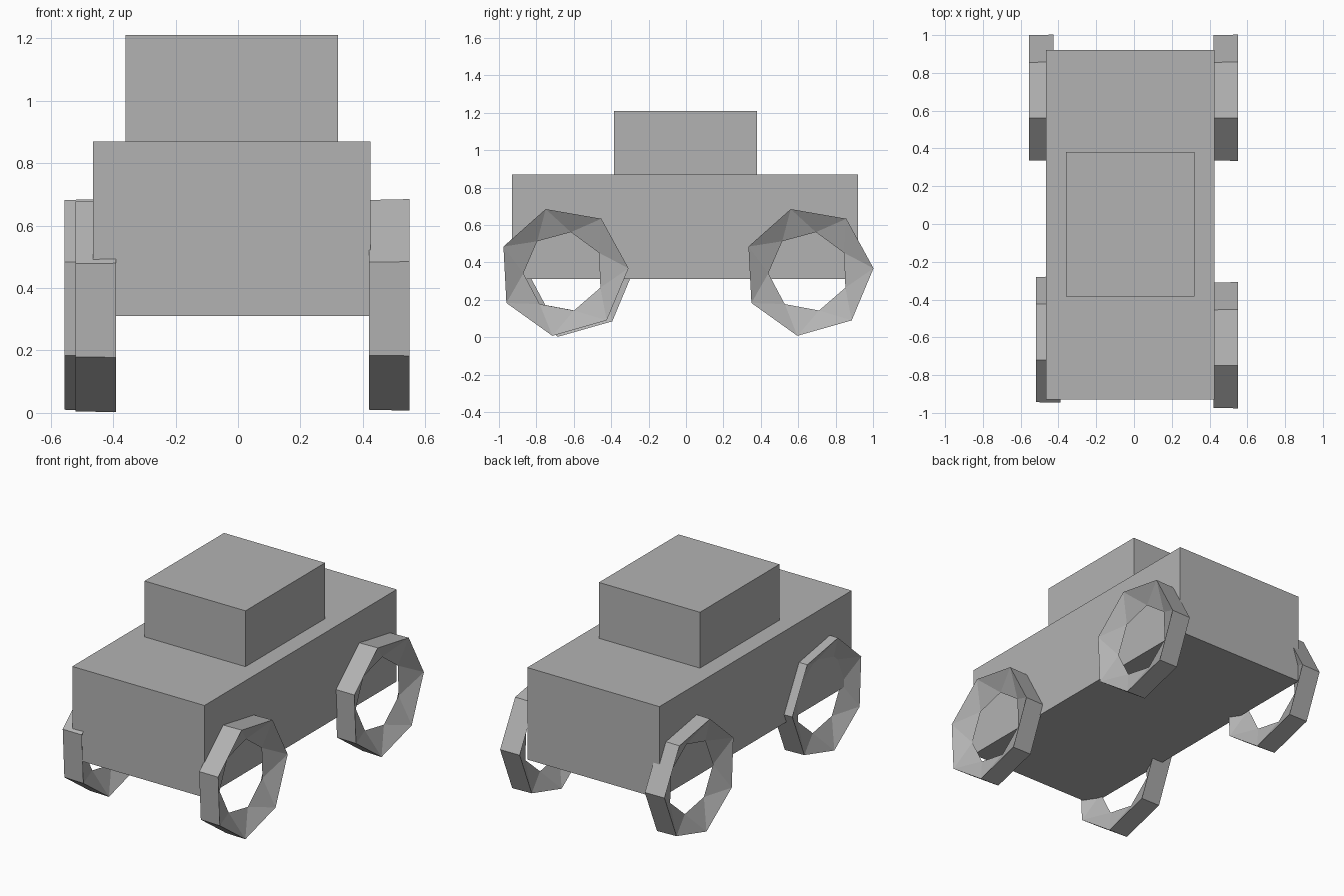
import bpy
import bmesh
from math import cos, sin, tau, radians
from mathutils import Vector

if "Cube" in bpy.data.objects:
    bpy.data.objects.remove(bpy.data.objects["Cube"], do_unlink=True)

GREY = (0.45, 0.45, 0.45, 1.0)
grey = bpy.data.materials.new("plain_grey")
grey.diffuse_color = GREY
grey.use_nodes = True
grey.node_tree.nodes["Principled BSDF"].inputs["Base Color"].default_value = GREY


def add_object(name, bm, location):
    bmesh.ops.recalc_face_normals(bm, faces=bm.faces)
    mesh = bpy.data.meshes.new(name)
    bm.to_mesh(mesh)
    bm.free()
    mesh.materials.append(grey)
    obj = bpy.data.objects.new(name, mesh)
    obj.location = location
    bpy.context.collection.objects.link(obj)
    return obj


def add_box(name, low, high):
    low, high = Vector(low), Vector(high)
    bm = bmesh.new()
    bmesh.ops.create_cube(bm, size=1)
    bmesh.ops.scale(bm, vec=high - low, verts=bm.verts)
    add_object(name, bm, (low + high) / 2)


def add_wheel(name, location):
    """Faceted ring with a triangular section; the inner rim is turned half a step."""
    sides = 7
    # x offset, radius and starting angle of each rim
    rims = [(0.065, 0.348, 3), (-0.065, 0.345, 3), (0.0, 0.215, 28)]
    bm = bmesh.new()
    loops = []
    for x, radius, phase in rims:
        angles = [radians(phase) + tau * i / sides for i in range(sides)]
        loops.append([bm.verts.new((x, radius * cos(a), radius * sin(a)))
                      for a in angles])
    for first, second in zip(loops, loops[1:] + loops[:1]):
        for i in range(sides):
            j = (i + 1) % sides
            if second is loops[2]:
                bm.faces.new((first[i], first[j], second[i]))
                bm.faces.new((first[j], second[j], second[i]))
            else:
                bm.faces.new((first[i], first[j], second[j]))
                bm.faces.new((first[i], second[j], second[i]))
    add_object(name, bm, location)


# Body and cabin
add_box("body", (-0.465, -0.93, 0.31), (0.425, 0.92, 0.87))
add_box("cabin", (-0.36, -0.385, 0.87), (0.32, 0.38, 1.21))

# Wheels, set slightly unevenly
add_wheel("front_left_wheel", (0.485, -0.655, 0.35))
add_wheel("back_left_wheel", (0.485, 0.655, 0.35))
add_wheel("front_right_wheel", (-0.455, -0.625, 0.345))
add_wheel("back_right_wheel", (-0.49, 0.655, 0.35))
